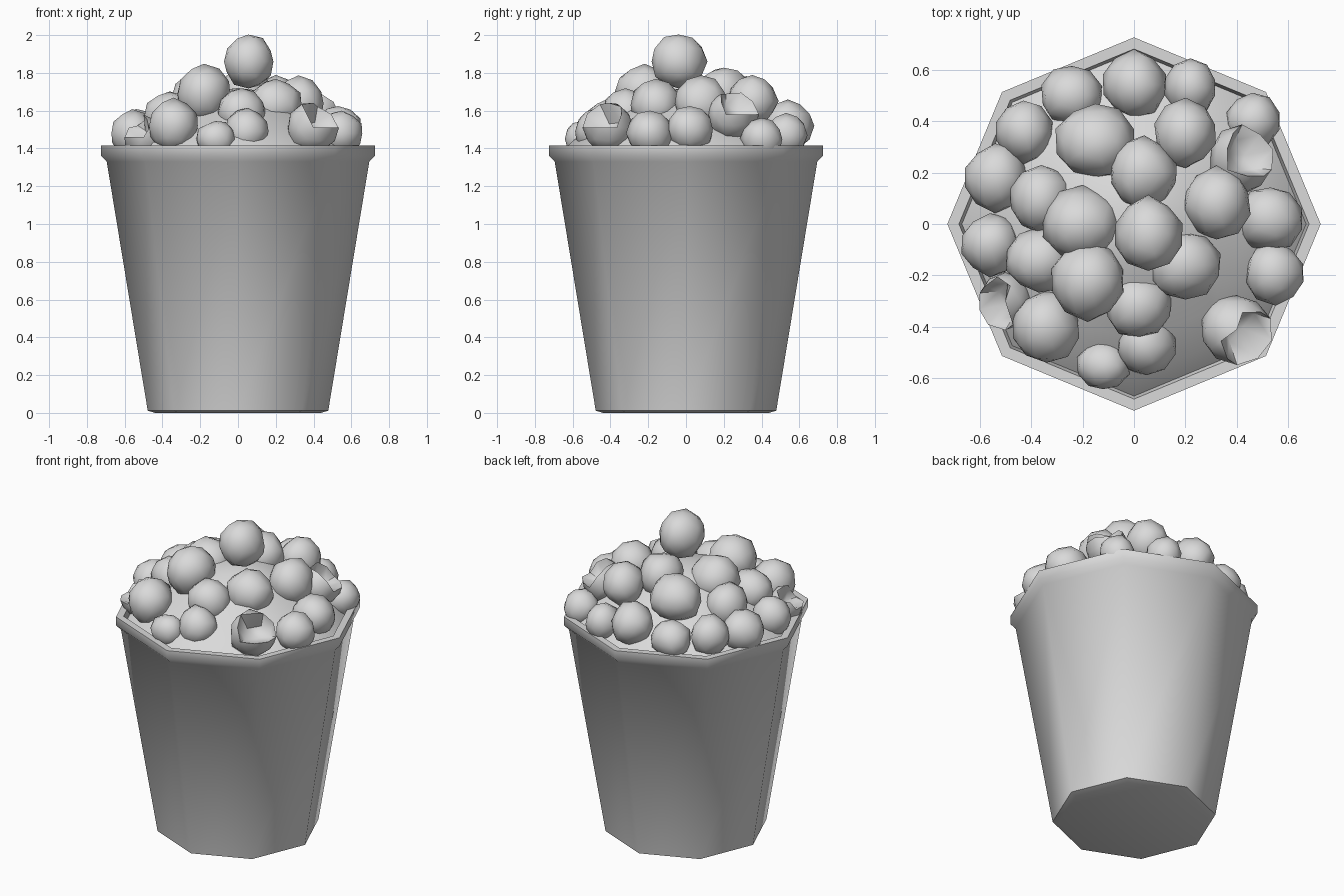
import bpy, bmesh, math, random
from mathutils import Vector

if "Cube" in bpy.data.objects:
    bpy.data.objects.remove(bpy.data.objects["Cube"])

random.seed(4)

grey = bpy.data.materials.new("plain grey")
grey.diffuse_color = (0.7, 0.7, 0.7, 1)
grey.use_nodes = True
grey.node_tree.nodes["Principled BSDF"].inputs["Base Color"].default_value = grey.diffuse_color


def finish(bm, name, angle):
    bmesh.ops.recalc_face_normals(bm, faces=bm.faces[:])
    mesh = bpy.data.meshes.new(name)
    bm.to_mesh(mesh)
    bm.free()
    ob = bpy.data.objects.new(name, mesh)
    bpy.context.collection.objects.link(ob)
    mesh.materials.append(grey)
    bpy.ops.object.select_all(action='DESELECT')
    ob.select_set(True)
    bpy.context.view_layer.objects.active = ob
    bpy.ops.object.shade_smooth_by_angle(angle=math.radians(angle))
    return ob


def lathe(name, profile, sides, angle):
    """Turn a (radius, z) profile into a faceted solid of revolution."""
    bm = bmesh.new()
    rings = []
    for r, z in profile:
        if r == 0:
            rings.append([bm.verts.new((0, 0, z))] * sides)
        else:
            rings.append([bm.verts.new((r * math.cos(math.tau * i / sides),
                                        r * math.sin(math.tau * i / sides), z))
                          for i in range(sides)])
    for a, b in zip(rings, rings[1:]):
        for i in range(sides):
            j = (i + 1) % sides
            bm.faces.new(list(dict.fromkeys((a[i], a[j], b[j], b[i]))))
    return finish(bm, name, angle)


def kernel(name, x, y, z, r, crater=False):
    """Lumpy low-poly puff; a cratered one is hollowed on its outer side."""
    bm = bmesh.new()
    bmesh.ops.create_icosphere(bm, subdivisions=2, radius=1)
    out = Vector((x, y, 0.55)).normalized()
    spin = random.uniform(0, math.tau)
    for v in bm.verts:
        d = v.co.normalized()
        lump = 1 + 0.05 * math.sin(3 * d.x + spin) + random.uniform(-0.06, 0.04)
        if crater and d.dot(out) > 0.72:
            d = d - out * (1.1 * d.dot(out))
        v.co = Vector((x, y, z)) + d * r * lump
    return finish(bm, name, 60)


# eight-sided tapered bucket with a narrow lip
lathe("bucket", [(0, 0), (0.44, 0), (0.478, 0.012), (0.695, 1.33), (0.725, 1.36),
                 (0.725, 1.415), (0.68, 1.415), (0.66, 1.34)], 8, 60)

# filling beneath the loose kernels
lathe("popcorn_mound", [(0.67, 1.37), (0.60, 1.44), (0.46, 1.53), (0.31, 1.63),
                        (0.16, 1.70), (0, 1.72)], 8, 60)

# loose kernels: x, y, z, radius
kernels = [
    (0.055, -0.04, 1.86, 0.142),
    (0.04, 0.20, 1.69, 0.14), (-0.20, 0.00, 1.66, 0.15),
    (-0.18, -0.22, 1.69, 0.15), (0.20, -0.16, 1.63, 0.14),
    (0.32, 0.08, 1.64, 0.14), (0.20, 0.35, 1.65, 0.13),
    (-0.15, 0.32, 1.64, 0.15), (-0.36, 0.10, 1.57, 0.13),
    (-0.37, -0.14, 1.57, 0.13), (0.02, -0.32, 1.59, 0.13),
    (0.53, 0.02, 1.50, 0.13), (0.46, 0.40, 1.45, 0.11),
    (0.22, 0.53, 1.47, 0.11), (0.00, 0.54, 1.52, 0.13),
    (-0.24, 0.50, 1.47, 0.12), (-0.43, 0.36, 1.49, 0.12),
    (-0.54, 0.18, 1.48, 0.13), (-0.56, -0.08, 1.48, 0.12),
    (-0.34, -0.40, 1.52, 0.14), (-0.12, -0.55, 1.45, 0.10),
    (0.05, -0.47, 1.49, 0.12), (0.55, -0.19, 1.48, 0.12),
]
for n, k in enumerate(kernels, 1):
    kernel(f"kernel_{n}", *k)

# burst kernels with an open hollow
for n, k in enumerate([(0.40, -0.41, 1.51, 0.14), (0.42, 0.25, 1.58, 0.13),
                       (-0.50, -0.30, 1.46, 0.11)], 1):
    kernel(f"burst_kernel_{n}", *k, crater=True)
